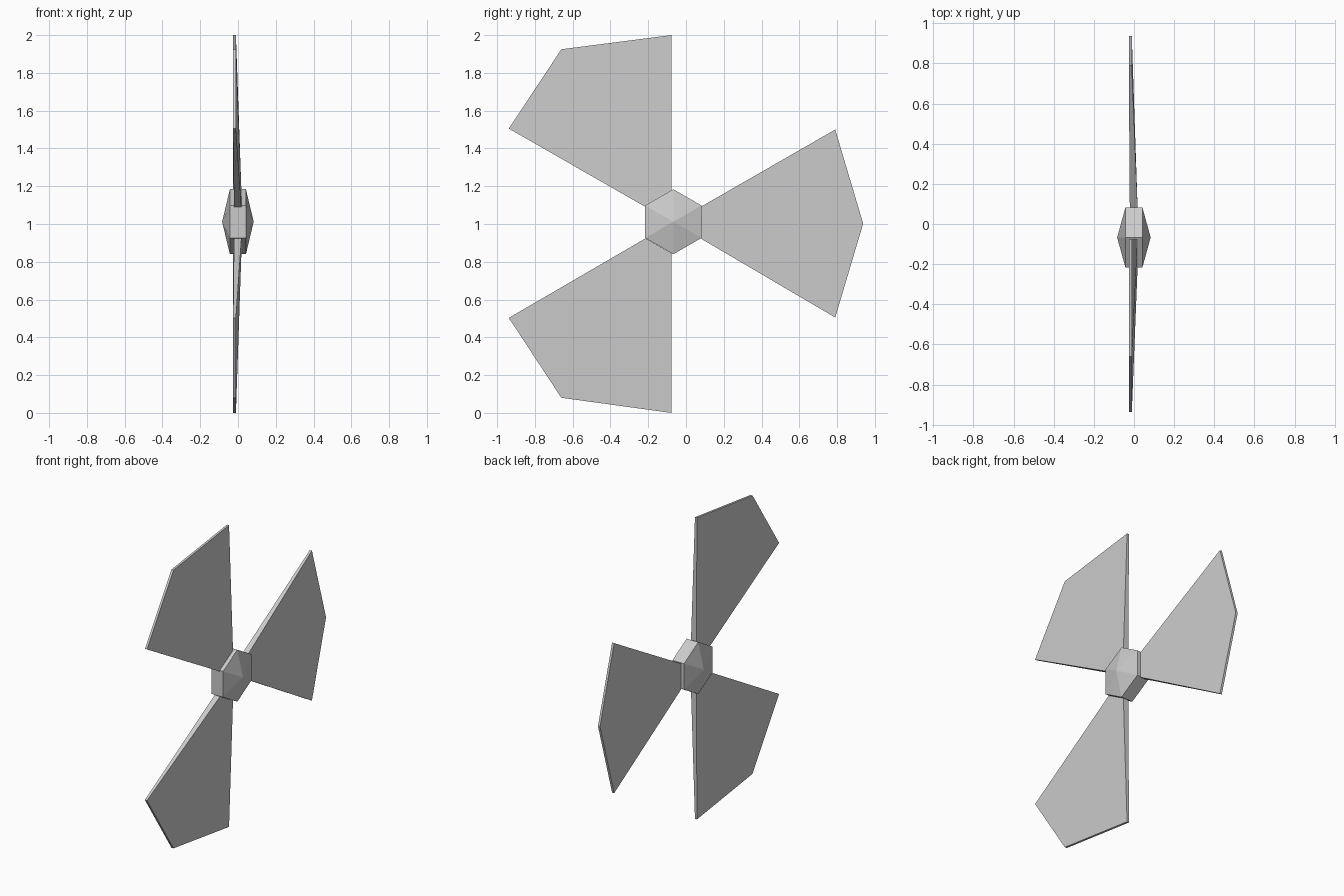
import bpy, bmesh, math

if "Cube" in bpy.data.objects:
    bpy.data.objects.remove(bpy.data.objects["Cube"])

HUB_Y, HUB_Z, HUB_R = -0.067, 1.012, 0.172


def make_object(name, bm):
    bmesh.ops.recalc_face_normals(bm, faces=bm.faces)
    mesh = bpy.data.meshes.new(name)
    bm.to_mesh(mesh)
    bm.free()
    obj = bpy.data.objects.new(name, mesh)
    bpy.context.collection.objects.link(obj)
    return obj


# Hub: hexagonal drum with a shallow pyramid on each side
bm = bmesh.new()
rings = []
for x in (-0.043, 0.042):
    rings.append([bm.verts.new((x, HUB_Y + HUB_R * math.sin(math.radians(60 * i)),
                                HUB_Z + HUB_R * math.cos(math.radians(60 * i))))
                  for i in range(6)])
caps = [bm.verts.new((x, HUB_Y, HUB_Z)) for x in (-0.084, 0.083)]
for i in range(6):
    j = (i + 1) % 6
    bm.faces.new((rings[0][i], rings[0][j], rings[1][j], rings[1][i]))
    for ring, cap in zip(rings, caps):
        bm.faces.new((ring[i], ring[j], cap))
make_object("hub", bm)


def blade(name, outline):
    """Tapered plate: the first and last outline points are the thick root."""
    bm = bmesh.new()
    last = len(outline) - 1
    back, front = [], []
    for i, (y, z) in enumerate(outline):
        x0, x1 = (-0.021, 0.018) if i in (0, last) else (-0.026, -0.011)
        back.append(bm.verts.new((x0, y, z)))
        front.append(bm.verts.new((x1, y, z)))
    bm.faces.new(back)
    bm.faces.new(front)
    for i in range(len(outline)):
        j = (i + 1) % len(outline)
        bm.faces.new((back[i], back[j], front[j], front[i]))
    return make_object(name, bm)


# Three blades, each springing from alternate faces of the hub
blade("blade_right", [(0.08, 1.092), (0.79, 1.5), (0.938, 1.002), (0.79, 0.505), (0.08, 0.922)])
blade("blade_upper", [(-0.214, 1.09), (-0.938, 1.505), (-0.66, 1.925), (-0.078, 2.0), (-0.078, 1.178)])
blade("blade_lower", [(-0.214, 0.924), (-0.938, 0.503), (-0.66, 0.08), (-0.078, 0.0), (-0.078, 0.846)])
